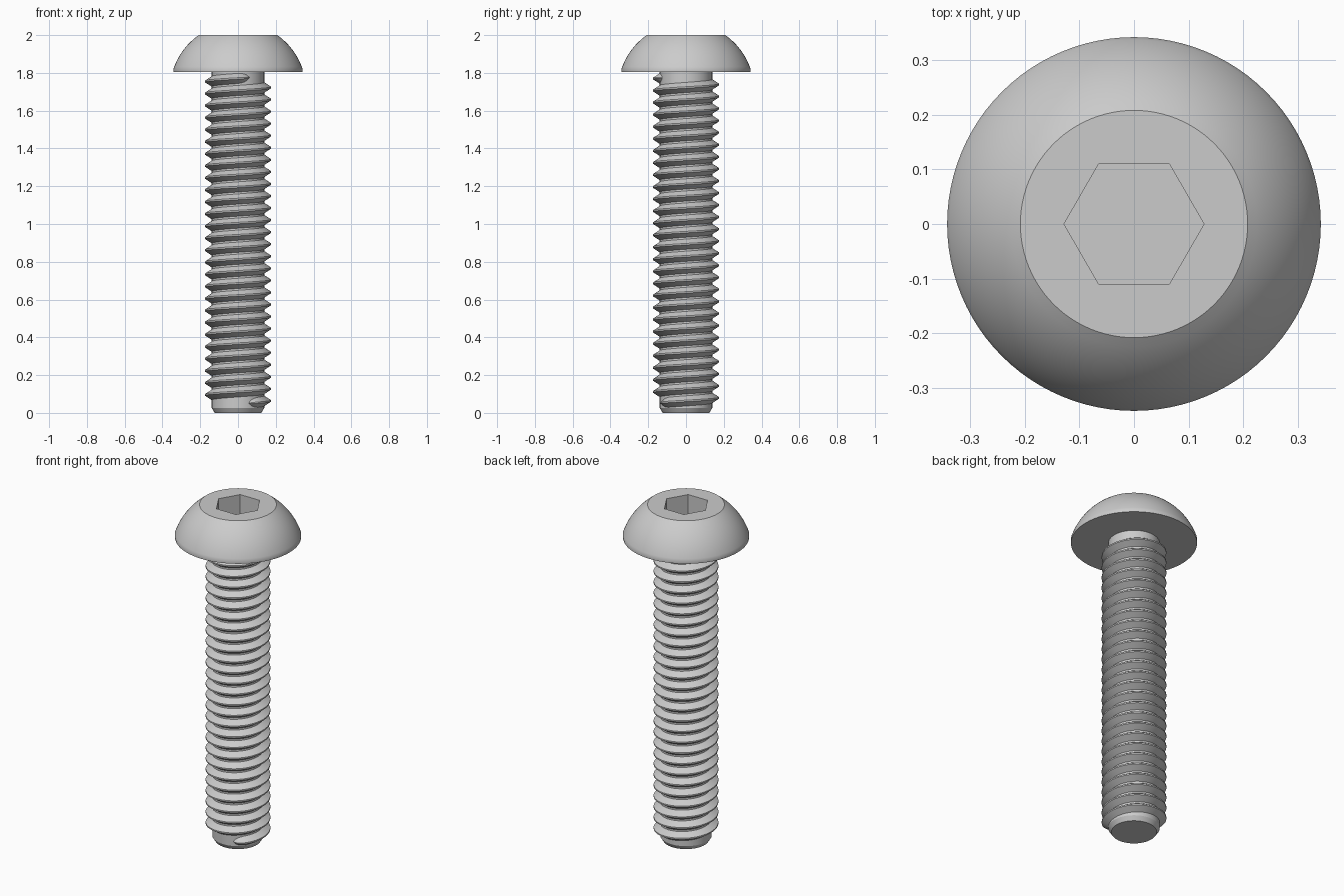
import bpy, bmesh, math

if "Cube" in bpy.data.objects:
    bpy.data.objects.remove(bpy.data.objects["Cube"])

SEGMENTS = 96
HEAD_BASE = 1.805

steel = bpy.data.materials.new("grey steel")
steel.use_nodes = True
steel.diffuse_color = (0.6, 0.6, 0.6, 1)
steel.node_tree.nodes["Principled BSDF"].inputs["Base Color"].default_value = (0.6, 0.6, 0.6, 1)


def round_ring(radius, z):
    angles = [math.tau * i / SEGMENTS for i in range(SEGMENTS)]
    return [(radius * math.cos(a), radius * math.sin(a), z) for a in angles]


def hex_ring(apothem, z):
    # points on a hexagon with corners on the x axis
    points = []
    for i in range(SEGMENTS):
        a = math.tau * i / SEGMENTS
        r = apothem / math.cos(a % (math.pi / 3) - math.pi / 6)
        points.append((r * math.cos(a), r * math.sin(a), z))
    return points


def loft(name, rings, closed=True, cap_start=True, cap_end=True):
    # skin a list of point loops into one smooth-shaded mesh
    bm = bmesh.new()
    loops = [[bm.verts.new(p) for p in ring] for ring in rings]
    n = len(loops[0])
    for low, high in zip(loops, loops[1:]):
        for i in range(n if closed else n - 1):
            j = (i + 1) % n
            bm.faces.new((low[i], low[j], high[j], high[i]))
    if cap_start:
        bm.faces.new(loops[0][::-1])
    if cap_end:
        bm.faces.new(loops[-1])
    bmesh.ops.recalc_face_normals(bm, faces=bm.faces)
    mesh = bpy.data.meshes.new(name)
    bm.to_mesh(mesh)
    bm.free()
    mesh.materials.append(steel)
    obj = bpy.data.objects.new(name, mesh)
    bpy.context.collection.objects.link(obj)
    bpy.ops.object.select_all(action='DESELECT')
    obj.select_set(True)
    bpy.context.view_layer.objects.active = obj
    bpy.ops.object.shade_smooth_by_angle(angle=math.radians(25))
    return obj


# domed head with a hexagonal socket
DOME_CENTRE, DOME_RADIUS, DOME_STEPS = 1.705, 0.361, 14
head_rings = [round_ring(0.341, HEAD_BASE)]
for s in range(DOME_STEPS + 1):
    z = 1.82 + (2 - 1.82) * s / DOME_STEPS
    head_rings.append(round_ring(math.sqrt(DOME_RADIUS ** 2 - (z - DOME_CENTRE) ** 2), z))
head_rings += [hex_ring(0.111, 2.0), hex_ring(0.111, 1.88)]
loft("socket_head", head_rings)

# plain core with a chamfered tip
core = [(0.123, 0), (0.139, 0.025), (0.139, HEAD_BASE + 0.005)]
loft("shank", [round_ring(r, z) for r, z in core])

# right-handed helical thread, rounded off at both ends
TURNS, STEPS = 27, 64
START_Z, END_Z = 0.052, 1.775
START_ANGLE = math.radians(-65)
total = TURNS * STEPS
thread_rings = []
for i in range(total + 1):
    t = i / total
    angle = START_ANGLE + math.tau * TURNS * t
    z = START_Z + (END_Z - START_Z) * t
    end = min(i, total - i) / 5
    grow = math.sqrt(max(0.03, 1 - (1 - min(end, 1)) ** 2))
    crest = 0.137 + 0.038 * grow
    section = [(0.136, -0.029), (crest, -0.004), (crest, 0.004), (0.136, 0.029)]
    thread_rings.append([(r * math.cos(angle), r * math.sin(angle), z + dz * grow)
                         for r, dz in section])
loft("thread", thread_rings)
